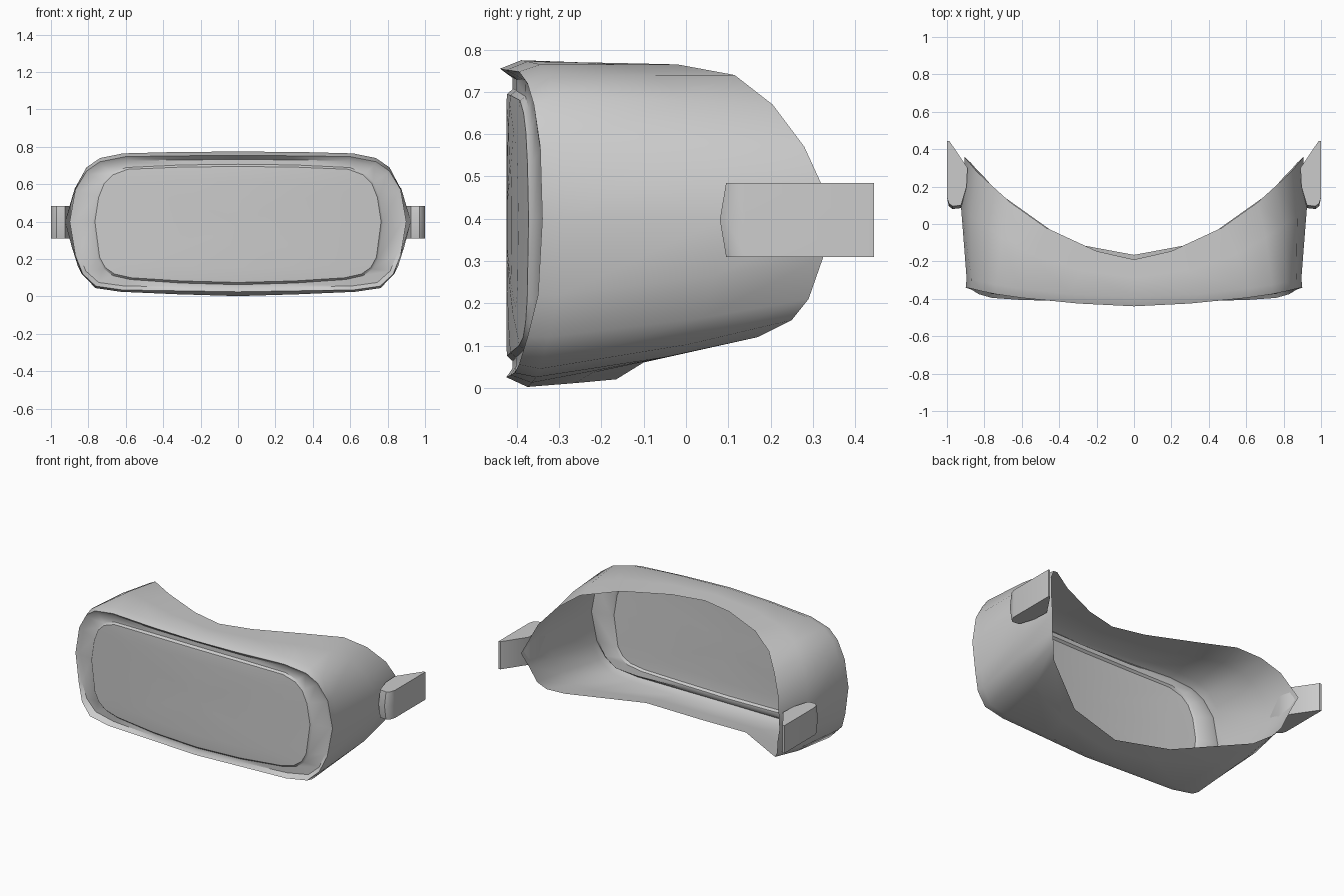
import bpy, bmesh, math
from mathutils import Vector

cube = bpy.data.objects.get("Cube")
if cube:
    bpy.data.objects.remove(cube, do_unlink=True)

grey = bpy.data.materials.new("plain grey")
grey.use_nodes = True
colour = (0.6, 0.6, 0.6, 1)
grey.diffuse_color = colour
grey.node_tree.nodes["Principled BSDF"].inputs["Base Color"].default_value = colour

MID_Z = 0.385

# Half outlines run from top centre, round the +x side, to bottom centre
lip = [(0, -.44, .755), (.3, -.425, .752), (.6, -.395, .748), (.74, -.375, .72),
       (.81, -.36, .67), (.87, -.345, .57), (.9, -.34, .4), (.87, -.35, .22),
       (.83, -.375, .12), (.76, -.395, .055), (.62, -.405, .035), (.3, -.415, .03),
       (0, -.425, .025)]
widest = [(0, .775), (.35, .772), (.62, .765), (.74, .74), (.82, .69), (.89, .58),
          (.925, .4), (.89, .22), (.86, .12), (.77, .045), (.63, .025), (.33, .012),
          (0, .002)]
back = [(0, -.19, .766), (.2, -.145, .768), (.47, -.02, .765), (.66, .115, .74),
        (.76, .205, .67), (.84, .28, .57), (.905, .358, .4), (.87, .325, .31),
        (.84, .29, .21), (.8, .25, .16), (.73, .17, .12), (.35, -.1, .06),
        (0, -.165, .02)]
lens = [(0, .695), (.3, .692), (.59, .68), (.67, .65), (.715, .605), (.745, .53),
        (.765, .4), (.74, .21), (.71, .155), (.66, .12), (.57, .1), (.3, .083),
        (0, .075)]


def face_y(x, lift=0.0):
    """Gently wrapped front face."""
    return -.41 - lift + .07 * (x / .9) ** 2


def full_ring(half):
    """Mirror a half outline into a closed ring."""
    return half + [(-x, y, z) for x, y, z in half[-2:0:-1]]


def lens_ring(scale, lift):
    pts = [(x * scale, MID_Z + (z - MID_Z) * scale) for x, z in lens]
    return [(x, face_y(x, lift), z) for x, z in pts]


def grown_lens_ring(offset, lift):
    """Lens outline moved by a constant distance rather than scaled."""
    out = []
    for x, z in lens:
        d = Vector((x / .765, (z - MID_Z) / .31)).normalized() * offset
        out.append((x + d.x, face_y(x, lift), z + d.y))
    return out


def finish(name, bm, angle):
    bmesh.ops.recalc_face_normals(bm, faces=bm.faces)
    mesh = bpy.data.meshes.new(name)
    bm.to_mesh(mesh)
    bm.free()
    mesh.materials.append(grey)
    obj = bpy.data.objects.new(name, mesh)
    bpy.context.collection.objects.link(obj)
    bpy.ops.object.select_all(action='DESELECT')
    obj.select_set(True)
    bpy.context.view_layer.objects.active = obj
    bpy.ops.object.shade_smooth_by_angle(angle=math.radians(angle))
    return obj


def loft(name, halves, angle, centre=None):
    bm = bmesh.new()
    rings = [[bm.verts.new(p) for p in full_ring(h)] for h in halves]
    n = len(rings[0])
    for a, b in zip(rings, rings[1:]):
        for i in range(n):
            j = (i + 1) % n
            bm.faces.new((a[i], a[j], b[j], b[i]))
    if centre:
        c = bm.verts.new(centre)
        for i in range(n):
            bm.faces.new((rings[-1][i], rings[-1][(i + 1) % n], c))
    return finish(name, bm, angle)


# Curved open shell: lip, swell behind it, widest section, trimmed back edge
swell, middle = [], []
for (lx, ly, lz), (wx, wz), (bx, by, bz) in zip(lip, widest, back):
    side = (lx / .9) ** 4
    swell.append((wx + (lx - .005 - wx) * side, ly + .05, wz))
    middle.append(((wx + bx) / 2 + .01 * side, ly + .62 * (by - ly), (wz + bz) / 2))
loft("visor_shell", [back, middle, swell, lip], 50)

# Front plate: recessed groove inside the lip, raised bead, wrapped lens
groove = [(x * .98, face_y(x), MID_Z + (z - MID_Z) * .94) for x, y, z in lip]
loft("front_plate", [lip, groove, grown_lens_ring(.012, 0), grown_lens_ring(0, .013),
                     grown_lens_ring(-.02, .015), lens_ring(.75, .015),
                     lens_ring(.5, .015), lens_ring(.25, .015)],
     40, (0, face_y(0, .015), MID_Z))

# Strap mounts: wedge in plan with a slightly pointed nose
plan = [(.988, .445), (1, .445), (1, .14), (.99, .11), (.97, .095), (.925, .1),
        (.895, .2), (.89, .3)]
for name, s in (("left_strap_mount", 1), ("right_strap_mount", -1)):
    bm = bmesh.new()
    levels = []
    for z, nose in ((.31, 0), (.3975, .015), (.485, 0)):
        levels.append([bm.verts.new((s * x, y - (nose if y < .12 else 0), z))
                       for x, y in plan])
    k = len(plan)
    for a, b in zip(levels, levels[1:]):
        for i in range(k):
            j = (i + 1) % k
            bm.faces.new((a[i], a[j], b[j], b[i]))
    bm.faces.new(levels[0])
    bm.faces.new(levels[-1])
    finish(name, bm, 40)
